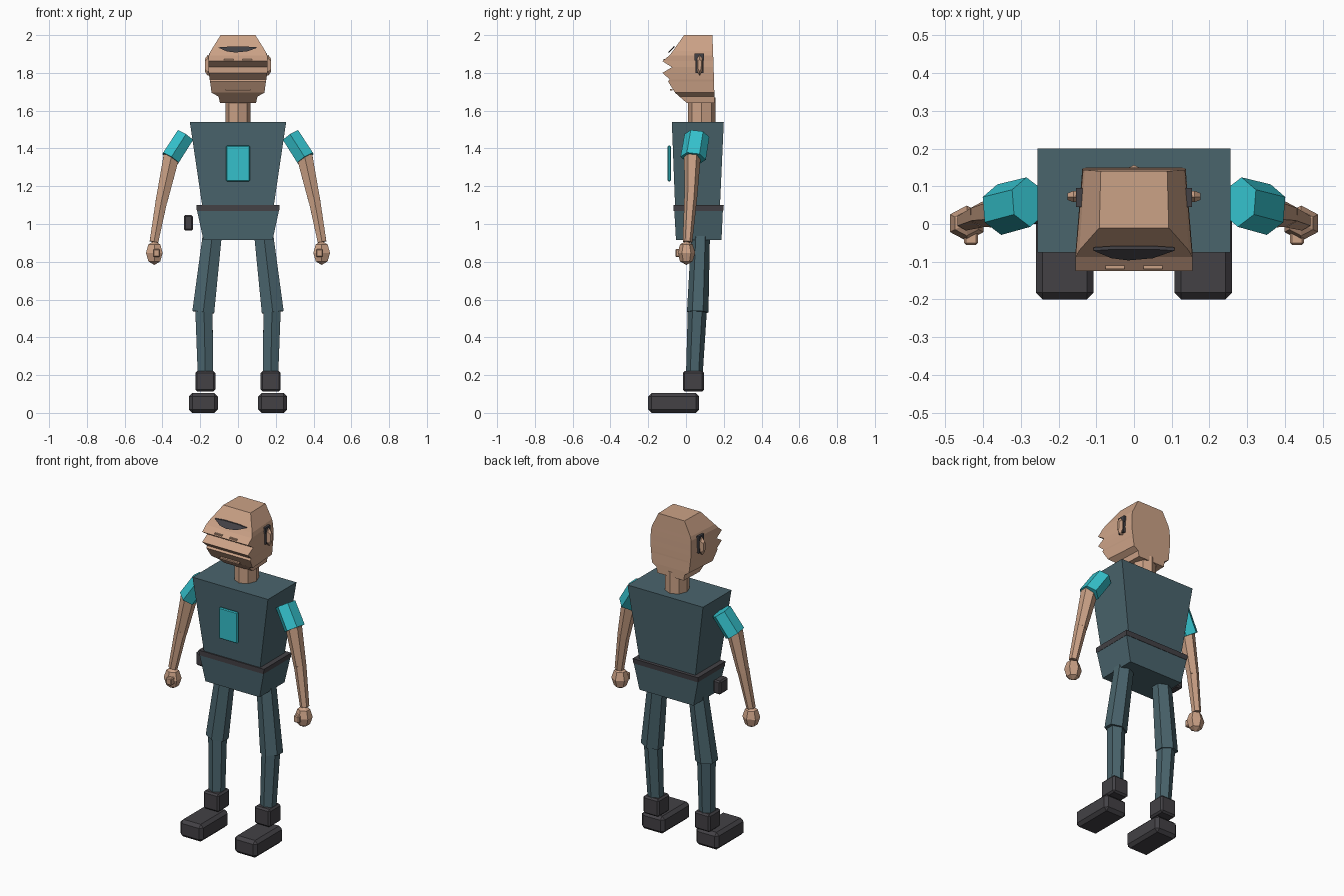
import bpy, bmesh, math
from mathutils import Vector


def material(name, rgb):
    m = bpy.data.materials.new(name)
    m.diffuse_color = (*rgb, 1)
    return m


SKIN = material("skin", (0.60, 0.36, 0.24))
CLOTH = material("slate cloth", (0.068, 0.128, 0.152))
TEAL = material("teal", (0.035, 0.53, 0.60))
DARK = material("charcoal", (0.056, 0.053, 0.060))


def loft(name, rings, mat):
    """Skin a list of equal-length point rings and cap both ends."""
    bm = bmesh.new()
    rows = [[bm.verts.new(p) for p in r] for r in rings]
    n = len(rows[0])
    for a, b in zip(rows, rows[1:]):
        for i in range(n):
            j = (i + 1) % n
            bm.faces.new((a[i], a[j], b[j], b[i]))
    bm.faces.new(rows[0][::-1])
    bm.faces.new(rows[-1])
    bmesh.ops.recalc_face_normals(bm, faces=bm.faces)
    me = bpy.data.meshes.new(name)
    bm.to_mesh(me)
    bm.free()
    me.materials.append(mat)
    ob = bpy.data.objects.new(name, me)
    bpy.context.collection.objects.link(ob)
    return ob


def rect(z, y0, y1, w0, w1=None):
    w1 = w0 if w1 is None else w1
    return [(-w0, y0, z), (w0, y0, z), (w1, y1, z), (-w1, y1, z)]


def box(name, x, y, z, mat, bevel=0):
    ob = loft(name, [[(x[0], y[0], h), (x[1], y[0], h), (x[1], y[1], h), (x[0], y[1], h)]
                     for h in z], mat)
    if bevel:
        mod = ob.modifiers.new("bevel", "BEVEL")
        mod.width, mod.segments = bevel, 1
    return ob


def limb(name, p, q, r0, r1, mat, depth=1.15, sides=6):
    """Tapered prism from p to q with an edge facing forward."""
    p, q = Vector(p), Vector(q)
    axis = (q - p).normalized()
    u = axis.cross(Vector((0, 1, 0))).normalized()
    v = u.cross(axis)
    angles = [math.pi / 2 + 2 * math.pi * i / sides for i in range(sides)]
    rings = [[c + u * (r / math.cos(math.pi / sides) * math.cos(a)) + v * (r * depth * math.sin(a))
              for a in angles] for c, r in ((p, r0), (q, r1))]
    return loft(name, rings, mat)


# Torso, belt, hips and neck
loft("torso", [rect(1.10, -0.058, 0.18, 0.19), rect(1.54, -0.075, 0.20, 0.255)], CLOTH)
loft("belt", [rect(1.07, -0.065, 0.197, 0.218), rect(1.10, -0.065, 0.20, 0.221)], DARK)
loft("hips", [rect(0.915, -0.053, 0.188, 0.183), rect(1.072, -0.062, 0.195, 0.217)], CLOTH)
limb("neck", (0, 0.083, 1.53), (0, 0.083, 1.67), 0.061, 0.061, SKIN, 1.2, 8)
box("chest_panel", (-0.063, 0.063), (-0.097, -0.08), (1.225, 1.415), TEAL, 0.005)
box("belt_device", (-0.287, -0.238), (0.0, 0.08), (0.965, 1.047), DARK, 0.008)

# Head: stacked sections following brow, nose and jaw (z, front y, back y, front and back width)
HEAD = [(1.640, 0.005, 0.150, 0.095, 0.090), (1.675, -0.035, 0.150, 0.103, 0.095),
        (1.695, -0.058, 0.150, 0.140, 0.125), (1.755, -0.095, 0.148, 0.148, 0.132),
        (1.765, -0.085, 0.148, 0.150, 0.133), (1.800, -0.125, 0.147, 0.155, 0.137),
        (1.830, -0.075, 0.146, 0.155, 0.137), (1.862, -0.125, 0.145, 0.155, 0.137),
        (1.892, -0.088, 0.144, 0.155, 0.135), (1.915, -0.070, 0.143, 0.145, 0.130),
        (2.000, -0.010, 0.140, 0.092, 0.088)]
loft("head", [rect(*row) for row in HEAD], SKIN)

# Dark brow plate lying on the sloped forehead
brow = [(-0.107, 1.935), (-0.06, 1.914), (-0.015, 1.908), (0.05, 1.914), (0.107, 1.935),
        (0.05, 1.939), (-0.05, 1.939)]
loft("brow_plate", [[(x, -0.058 - (1.939 - z) * 0.95 - d, z) for x, z in brow]
                    for d in (0.0, 0.009)], DARK)
box("mouth", (-0.065, 0.065), (-0.085, -0.072), (1.707, 1.716), SKIN)

for s, side in ((1, "right"), (-1, "left")):
    def mx(a, b):
        return tuple(sorted((s * a, s * b)))

    # Face details
    box(side + "_eye", mx(0.025, 0.075), (-0.119, -0.105), (1.866, 1.874), SKIN)
    box(side + "_sideburn", mx(0.137, 0.153), (0.045, 0.095), (1.865, 1.903), DARK)
    box(side + "_ear_shadow", mx(0.137, 0.153), (0.05, 0.093), (1.80, 1.865), DARK)
    ear = [(0.058, 1.875), (0.072, 1.895), (0.088, 1.875), (0.086, 1.81), (0.072, 1.785), (0.058, 1.81)]
    loft(side + "_ear", [[(s * x, 0.072 + (y - 0.072) * k, 1.84 + (z - 1.84) * k) for y, z in ear]
                         for x, k in ((0.135, 0.8), (0.16, 1.0), (0.176, 0.6))], SKIN)

    # Arm
    limb(side + "_sleeve", (s * 0.28, 0.058, 1.468), (s * 0.357, 0.038, 1.348),
         0.048, 0.049, TEAL, 1.38)
    limb(side + "_upper_arm", (s * 0.352, 0.034, 1.36), (s * 0.405, 0.025, 1.12),
         0.042, 0.031, SKIN, 1.05)
    limb(side + "_forearm", (s * 0.402, 0.025, 1.14), (s * 0.445, 0.008, 0.905),
         0.031, 0.023, SKIN, 1.1)
    bpy.ops.mesh.primitive_uv_sphere_add(segments=6, ring_count=4, radius=1,
                                         location=(s * 0.443, 0.002, 0.847))
    hand = bpy.context.object
    hand.name = side + "_hand"
    hand.scale = (0.051, 0.047, 0.064)
    hand.data.materials.append(SKIN)
    bpy.ops.object.shade_flat()
    box(side + "_thumb", mx(0.413, 0.45), (-0.055, -0.02), (0.825, 0.868), SKIN, 0.005)

    # Leg
    limb(side + "_thigh", (s * 0.134, 0.078, 0.96), (s * 0.184, 0.062, 0.533),
         0.050, 0.058, CLOTH, 0.98)
    limb(side + "_shin", (s * 0.180, 0.060, 0.545), (s * 0.173, 0.044, 0.20),
         0.046, 0.040, CLOTH, 1.1)
    box(side + "_boot_cuff", mx(0.12, 0.226), (-0.017, 0.096), (0.113, 0.221), DARK, 0.01)
    box(side + "_boot", mx(0.107, 0.26), (-0.20, 0.07), (0.0, 0.105), DARK, 0.018)
